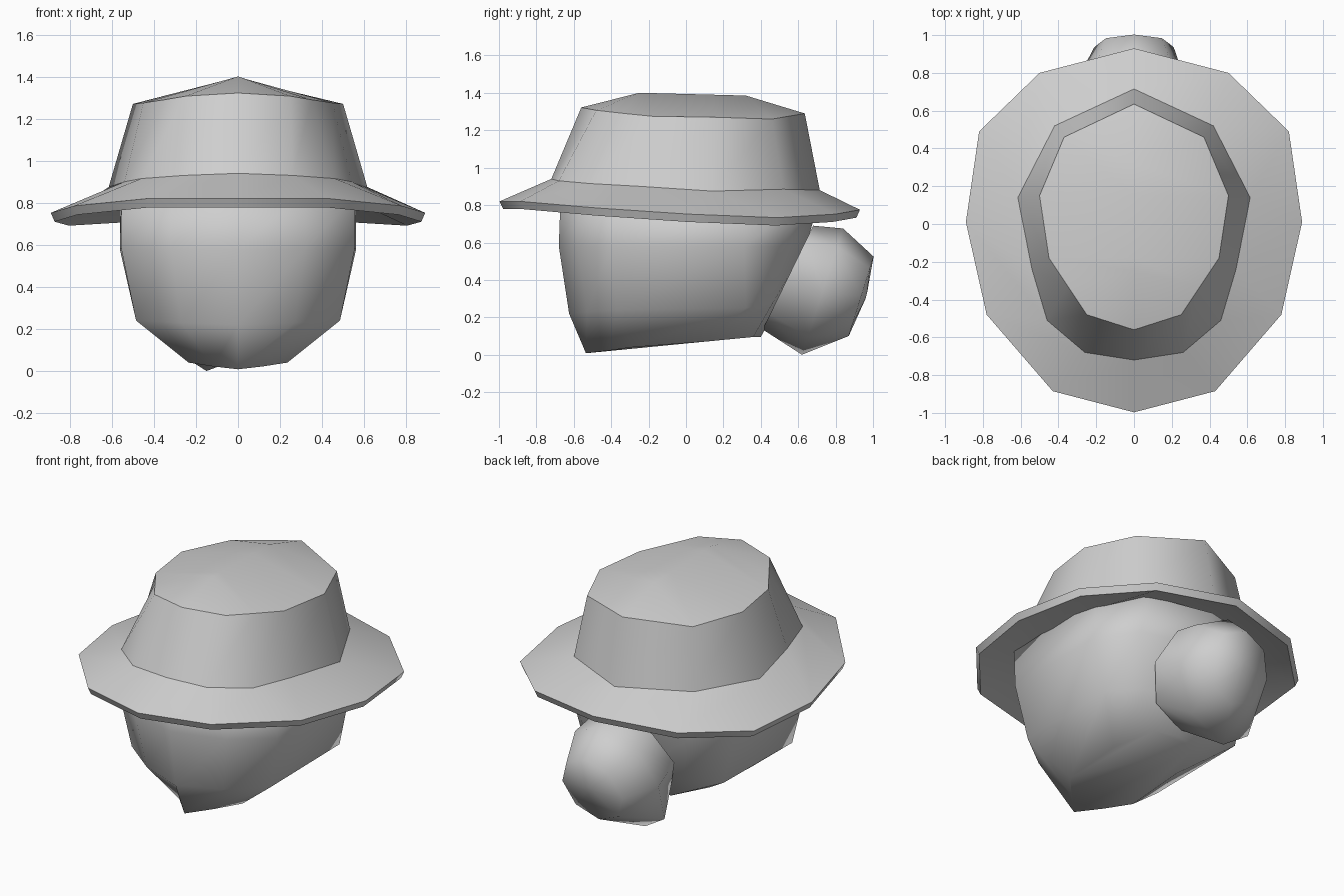
import bpy
import bmesh
import math

cube = bpy.data.objects.get("Cube")
if cube:
    bpy.data.objects.remove(cube, do_unlink=True)

# One plain grey for everything
grey = bpy.data.materials.new("plain_grey")
grey.use_nodes = True
grey.diffuse_color = (0.62, 0.62, 0.62, 1)
grey.node_tree.nodes["Principled BSDF"].inputs["Base Color"].default_value = (0.62, 0.62, 0.62, 1)


def mirrored(half):
    """Full loop from a half outline running front to back on +x."""
    return half + [(-x, y, z) for x, y, z in reversed(half[1:-1])]


def oval(start, end, radius_x, count, lean=0.0):
    """Tilted oval loop between two (y, z) points; lean shifts its end in x."""
    loop = []
    for i in range(count):
        angle = math.tau * i / count
        blend = (1 - math.cos(angle)) / 2
        x = radius_x * math.sin(angle) + lean * blend ** 3
        y = start[0] + (end[0] - start[0]) * blend
        z = start[1] + (end[1] - start[1]) * blend
        loop.append((x, y, z))
    return loop


def scaled(half, factor, drop):
    return [(x * factor, y * factor, z - drop) for x, y, z in half]


def loft(name, loops, sharp_loops=(), cap_start=True, cap_end=True):
    """Skin a stack of equal loops; chosen loops keep a hard crease."""
    bm = bmesh.new()
    rings = [[bm.verts.new(p) for p in loop] for loop in loops]
    count = len(rings[0])
    for low, high in zip(rings, rings[1:]):
        for i in range(count):
            j = (i + 1) % count
            bm.faces.new((low[i], low[j], high[j], high[i]))
    if cap_start:
        bm.faces.new(list(reversed(rings[0])))
    if cap_end:
        bm.faces.new(rings[-1])
    for face in bm.faces:
        face.smooth = True
    for index in sharp_loops:
        ring = rings[index]
        for i in range(count):
            edge = bm.edges.get((ring[i], ring[(i + 1) % count]))
            edge.smooth = False
    bmesh.ops.remove_doubles(bm, verts=bm.verts, dist=0.0005)
    bmesh.ops.recalc_face_normals(bm, faces=bm.faces)
    mesh = bpy.data.meshes.new(name)
    bm.to_mesh(mesh)
    bm.free()
    mesh.materials.append(grey)
    obj = bpy.data.objects.new(name, mesh)
    bpy.context.collection.objects.link(obj)
    return obj


# Hat: brim underside, brim edge, crown wall, ridged crown top
brim = [(0, -.997, .82), (.43, -.885, .82), (.78, -.48, .785), (.89, .01, .752),
        (.82, .49, .733), (.5, .8, .752), (0, .93, .775)]
crown_base = [(0, -.72, .94), (.26, -.68, .93), (.46, -.51, .915), (.54, -.24, .9),
              (.615, .14, .875), (.42, .52, .885), (0, .715, .88)]
crown_top = [(0, -.56, 1.322), (.25, -.48, 1.307), (.35, -.33, 1.29), (.45, -.18, 1.275),
             (.5, .15, 1.27), (.37, .46, 1.26), (0, .635, 1.29)]
ridge = []
for x, y, z in crown_top:
    along = min(max(y, -.25), .32)
    ridge.append((0, along, 1.394 - along * .026))

hat_halves = [scaled(crown_base, .9, .06), scaled(brim, .98, .042),
              brim, crown_base, crown_top, ridge]
loft("hat", [mirrored(half) for half in hat_halves],
     sharp_loops=(1, 2, 3, 4), cap_end=False)

# Head: broad above, narrowing to a pointed chin at the front
head_halves = [
    [(0, -.535, .008), (.12, -.415, .022), (.235, -.29, .04),
     (.235, .1, .07), (.15, .36, .095), (0, .4, .095)],
    [(0, -.625, .22), (.27, -.53, .23), (.485, -.37, .24),
     (.487, .32, .25), (.3, .46, .27), (0, .5, .28)],
    [(0, -.68, .58), (.32, -.58, .58), (.555, -.4, .58),
     (.562, .31, .58), (.4, .54, .58), (0, .64, .58)],
    [(0, -.67, .86), (.32, -.57, .85), (.555, -.41, .83),
     (.56, .33, .81), (.4, .6, .79), (0, .7, .78)],
]
loft("head", [mirrored(half) for half in head_halves])

# Hair bun: faceted ball, flattened against the back of the head
loft("hair_bun", [
    oval((.68, .69), (.41, .135), .3, 8),
    oval((.84, .675), (.62, 0), .3, 8, lean=-.15),
    oval((1.003, .525), (.87, .1), .21, 8),
    oval((.97, .34), (.96, .3), .02, 8),
], sharp_loops=(0,))
